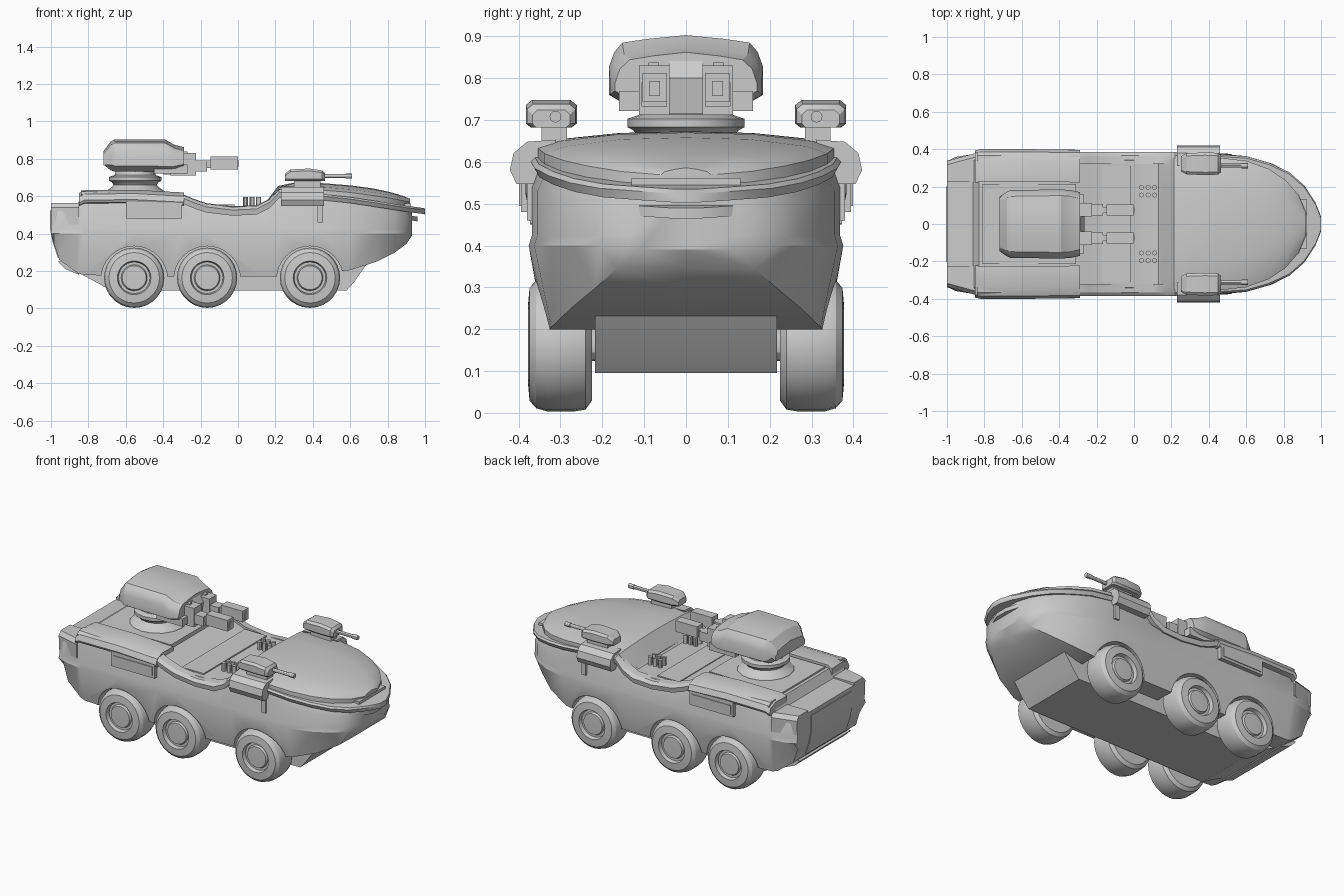
import bpy, bmesh, math
from mathutils import Matrix, Vector

cube = bpy.data.objects.get("Cube")
if cube:
    bpy.data.objects.remove(cube, do_unlink=True)

grey = bpy.data.materials.new("plain_grey")
grey.use_nodes = True
colour = (0.6, 0.6, 0.6, 1)
grey.diffuse_color = colour
grey.node_tree.nodes["Principled BSDF"].inputs["Base Color"].default_value = colour


def shade(ob, degrees):
    bpy.ops.object.select_all(action='DESELECT')
    ob.select_set(True)
    bpy.context.view_layer.objects.active = ob
    bpy.ops.object.shade_smooth_by_angle(angle=math.radians(degrees))


def finish(name, bm, mirror=False, smooth=30):
    """Turn a bmesh into a shaded object, optionally mirrored across the centre plane."""
    bmesh.ops.recalc_face_normals(bm, faces=bm.faces)
    mesh = bpy.data.meshes.new(name)
    bm.to_mesh(mesh)
    bm.free()
    mesh.materials.append(grey)
    ob = bpy.data.objects.new(name, mesh)
    bpy.context.collection.objects.link(ob)
    shade(ob, smooth)
    if mirror:
        mod = ob.modifiers.new("Mirror", 'MIRROR')
        mod.use_axis = (False, True, False)
        mod.use_mirror_merge = False
    return ob


def loft(name, rings, mirror=False, bevel=0, smooth=30):
    """Skin a row of closed rings and cap both ends."""
    bm = bmesh.new()
    rows = [[bm.verts.new(p) for p in ring] for ring in rings]
    n = len(rows[0])
    for a, b in zip(rows, rows[1:]):
        for i in range(n):
            j = (i + 1) % n
            bm.faces.new((a[i], a[j], b[j], b[i]))
    bm.faces.new(rows[0])
    bm.faces.new(rows[-1])
    if bevel:
        edges = [e for e in bm.edges if e.calc_face_angle(0) > 0.5]
        bmesh.ops.bevel(bm, geom=edges, offset=bevel, segments=1, affect='EDGES')
    return finish(name, bm, mirror, smooth)


def full_ring(x, half):
    """Cross-section at x from its +y half; first and last points lie on the centre line."""
    return [(x, y, z) for y, z in half] + [(x, -y, z) for y, z in half[-2:0:-1]]


def box(name, x, y, z, bevel=0, mirror=False):
    rings = [[(px, y[0], z[0]), (px, y[1], z[0]), (px, y[1], z[1]), (px, y[0], z[1])] for px in x]
    return loft(name, rings, mirror, bevel)


def side_profile(name, pts, widths, mirror=False, bevel=0):
    """Extrude an x-z outline sideways between the given y values."""
    return loft(name, [[(x, y, z) for x, z in pts] for y in widths], mirror, bevel)


def lathe(name, profile, centre, axis, mirror=False, steps=28):
    """Spin a (radius, offset) profile around the y, x or z axis through centre."""
    bm = bmesh.new()
    turn = {'z': Matrix(), 'y': Matrix.Rotation(-math.pi / 2, 4, 'X'),
            'x': Matrix.Rotation(math.pi / 2, 4, 'Y')}[axis]
    verts = [bm.verts.new((r, 0, h)) for r, h in profile]
    edges = [bm.edges.new(pair) for pair in zip(verts, verts[1:])]
    bmesh.ops.spin(bm, geom=verts + edges, cent=(0, 0, 0), axis=(0, 0, 1),
                   angle=math.tau, steps=steps)
    bmesh.ops.remove_doubles(bm, verts=bm.verts, dist=0.0005)
    bmesh.ops.transform(bm, matrix=Matrix.Translation(Vector(centre)) @ turn, verts=bm.verts)
    return finish(name, bm, mirror)


def rod(name, radius, length, centre, axis, mirror=False, steps=12):
    return lathe(name, [(0, 0), (radius, 0), (radius, length), (0, length)],
                 centre, axis, mirror, steps)


wheel_x = (-0.555, -0.165, 0.385)

# Hull: x, deck half width, deck height, shoulder height, side half width, sill half width, sill height
hull_rows = [
    (-1.0, .31, .55, .52, .33, .30, .42), (-.985, .32, .55, .52, .335, .305, .35),
    (-.955, .33, .553, .52, .35, .31, .26), (-.86, .34, .558, .53, .366, .325, .19),
    (-.83, .34, .61, .54, .368, .33, .18),
    (-.55, .34, .615, .54, .368, .335, .17), (-.3, .34, .595, .53, .368, .335, .17),
    (-.18, .34, .55, .512, .368, .335, .17), (.13, .34, .544, .512, .368, .335, .17),
    (.22, .34, .62, .53, .368, .335, .17), (.45, .34, .62, .54, .368, .335, .185),
    (.6, .325, .60, .53, .355, .322, .205), (.74, .28, .57, .51, .315, .275, .25),
    (.84, .22, .55, .50, .26, .215, .30), (.9, .15, .54, .49, .20, .165, .345),
    (.93, .08, .53, .48, .13, .11, .39)]
hull = loft("hull", [full_ring(x, [(0, t), (w, t), (s, sh), (s, .425), (s + .008, .40),
                                   (lo, zl), (0, zl)])
                     for x, w, t, sh, s, lo, zl in hull_rows])

# Wheel wells cut into the hull sides
for side in (1, -1):
    for wx in wheel_x:
        start = .21 if side > 0 else -.5
        cutter = rod("well_cutter", .178, .29, (wx, start, .155), 'y', steps=32)
        cutter.hide_render = True
        cut = hull.modifiers.new("Well", 'BOOLEAN')
        cut.operation, cut.solver, cut.object = 'DIFFERENCE', 'EXACT', cutter
        bpy.context.view_layer.objects.active = hull
        bpy.ops.object.modifier_apply(modifier=cut.name)
        bpy.data.objects.remove(cutter, do_unlink=True)
shade(hull, 30)

# Keel with chamfered flanks and a steep nose plate
keel = [(-.86, .195), (-.74, .13), (-.68, .095), (.58, .095), (.62, .14), (.70, .255),
        (.6, .3), (-.8, .3)]
side_profile("keel", keel, (-.217, .217), bevel=.012)

# Wheels with dished hubs
tyre = [(0, .225), (.135, .225), (.156, .24), (.161, .27), (.161, .33), (.153, .358),
        (.135, .374), (.09, .378), (.084, .355), (.07, .355), (.064, .368), (0, .37)]
for label, wx in zip(("rear", "middle", "front"), wheel_x):
    lathe(label + "_wheel", tyre, (wx, 0, .164), 'y', mirror=True)
    rod(label + "_axle", .04, .46, (wx, -.23, .164), 'y')

# Domed front lid: x, half width, crown height, rim height
lid_rows = [(.14, .33, .556, .55), (.215, .35, .655, .635), (.3, .355, .673, .639),
            (.45, .355, .67, .633), (.6, .338, .658, .62), (.72, .295, .642, .604),
            (.81, .235, .623, .59), (.88, .155, .602, .577), (.92, .06, .586, .569)]
loft("front_lid", [full_ring(x, [(0, c), (w * .45, c - .004), (w * .85, e + (c - e) * .45),
                                 (w, e), (w, e - .03), (0, e - .03)])
                   for x, w, c, e in lid_rows])

# Stacked nose lips: x, half width, top height
lip_rows = [(.44, .372, .612), (.6, .362, .595), (.72, .328, .577), (.83, .277, .56),
            (.91, .207, .547), (.97, .115, .54), (1.0, .04, .535)]
loft("nose_lip", [full_ring(x, [(0, z), (w - .01, z), (w, z - .01), (w - .012, z - .032),
                                (0, z - .032)]) for x, w, z in lip_rows])
loft("lower_nose_lip", [full_ring(x * .95 + .01, [(0, z - .045), (w * .96, z - .045),
                                                 (w * .93, z - .07), (0, z - .07)])
                        for x, w, z in lip_rows[2:]])
box("nose_light_bar", (.88, .925), (-.13, .13), (.535, .562), .004)

# Side rails following the dipped deck edge
rail_rows = [(-.84, .63), (-.3, .613), (-.24, .587), (-.17, .563), (-.03, .546), (.1, .552),
             (.17, .587), (.22, .64), (.44, .646)]
loft("side_rail", [[(x, y, z + dz) for y, dz in ((.32, 0), (.365, -.004), (.384, -.02),
                                                  (.378, -.05), (.32, -.05))]
                   for x, z in rail_rows], mirror=True)

# Rear side lockers and the boxes beneath them
locker = [(.225, .628), (.335, .632), (.385, .612), (.40, .58), (.392, .565), (.30, .555), (.225, .57)]
loft("side_locker", [[(x, y * k, z + dz) for y, z in locker]
                     for x, k, dz in ((-.85, .985, -.014), (-.82, 1, 0), (-.55, 1, .002), (-.29, .99, -.012))],
     mirror=True)
box("locker_box", (-.6, -.3), (.35, .394), (.48, .572), .006, True)
box("locker_box_door", (-.585, -.315), (.392, .399), (.495, .55), 0, True)

# Front side housings
housing = [(.31, .653), (.38, .648), (.412, .621), (.421, .58), (.405, .547), (.35, .547)]
loft("front_housing", [[(x, y, z) for y, z in housing] for x in (.23, .46)], True, .004)
box("housing_strut", (.425, .455), (.35, .38), (.46, .56), .004, True)

# Rear corners, step and hatch
loft("rear_corner", [[(x, .225, .53), (x, .225, .565), (x, w - .02, .565), (x, w, .54), (x, w - .005, .45)]
                     for x, w in ((-1.0, .337), (-.85, .378))], True)
hatch = [(-1.004, .525), (-1.004, .42), (-.99, .35), (-.963, .27), (-.945, .27), (-.97, .525)]
side_profile("rear_hatch", hatch, (-.2, .2), bevel=.004)
side_profile("rear_bumper", [(-.962, .25), (-.925, .212), (-.85, .18), (-.85, .25)], (-.25, .25))

# Deck panels and studs
box("mid_deck_panel", (-.17, -.02), (-.31, .31), (.542, .555))
box("rear_deck_panel", (-.81, -.31), (-.215, .215), (.58, .62), .004)
for x in (.04, .075, .11):
    for y in (.155, .195):
        rod("deck_stud", .013, .058, (x, y, .537), 'z', True)

# Turret ring and neck
lathe("turret_ring", [(0, .60), (.17, .60), (.16, .625), (.13, .645), (.115, .66), (.125, .675),
                      (.14, .683), (.14, .703), (.11, .713), (.10, .745), (0, .745)],
      (-.55, 0, 0), 'z', steps=16)

# Turret shell: x, roof half width, side half width, roof height, floor height
turret_rows = [(-.72, .125, .145, .84, .77), (-.68, .14, .172, .893, .738),
               (-.66, .148, .182, .903, .732), (-.39, .152, .184, .903, .73),
               (-.34, .148, .182, .875, .73), (-.29, .135, .17, .862, .74)]
loft("turret", [full_ring(x, [(0, t), (w * .6, t - .009), (w, t - .018), (s * .93, t - .04),
                              (s, t - .075), (s, b + .03), (s * .72, b), (0, b)])
                for x, w, s, t, b in turret_rows], smooth=25)
side_profile("turret_wedge", [(-.36, .862), (-.30, .858), (-.265, .80), (-.28, .715), (-.4, .715)],
             (-.04, .04), bevel=.01)
box("turret_cheek", (-.45, -.27), (.11, .16), (.722, .77), .018, True)

# Twin turret guns
box("gun_mount", (-.36, -.225), (.04, .112), (.712, .83), .02, True)
box("gun_receiver", (-.25, -.165), (.046, .106), (.732, .79), .01, True)
box("gun_neck", (-.18, -.13), (.06, .09), (.75, .79), 0, True)
box("gun_barrel", (-.148, 0), (.046, .104), (.743, .812), .012, True)
box("gun_muzzle", (-.01, .004), (.062, .088), (.757, .793), 0, True)
box("gun_sight", (-.33, -.27), (.065, .09), (.82, .838), 0, True)

# Small roof guns
pod_rows = [(.25, .04, .72), (.28, .056, .743), (.38, .061, .748), (.45, .058, .738), (.465, .045, .724)]
loft("roof_gun_pod", [[(x, .322 + s * w, z) for s, z in
                       ((-.75, t), (.75, t), (1, t - .012), (1, .692), (.8, .682), (-.8, .682),
                        (-1, .692), (-1, t - .012))] for x, w, t in pod_rows], True)
box("roof_gun_stem", (.30, .44), (.285, .345), (.64, .69), 0, True)
rod("roof_gun_barrel", .011, .15, (.455, .312, .708), 'x', True)
rod("roof_gun_muzzle", .014, .035, (.575, .312, .708), 'x', True)
